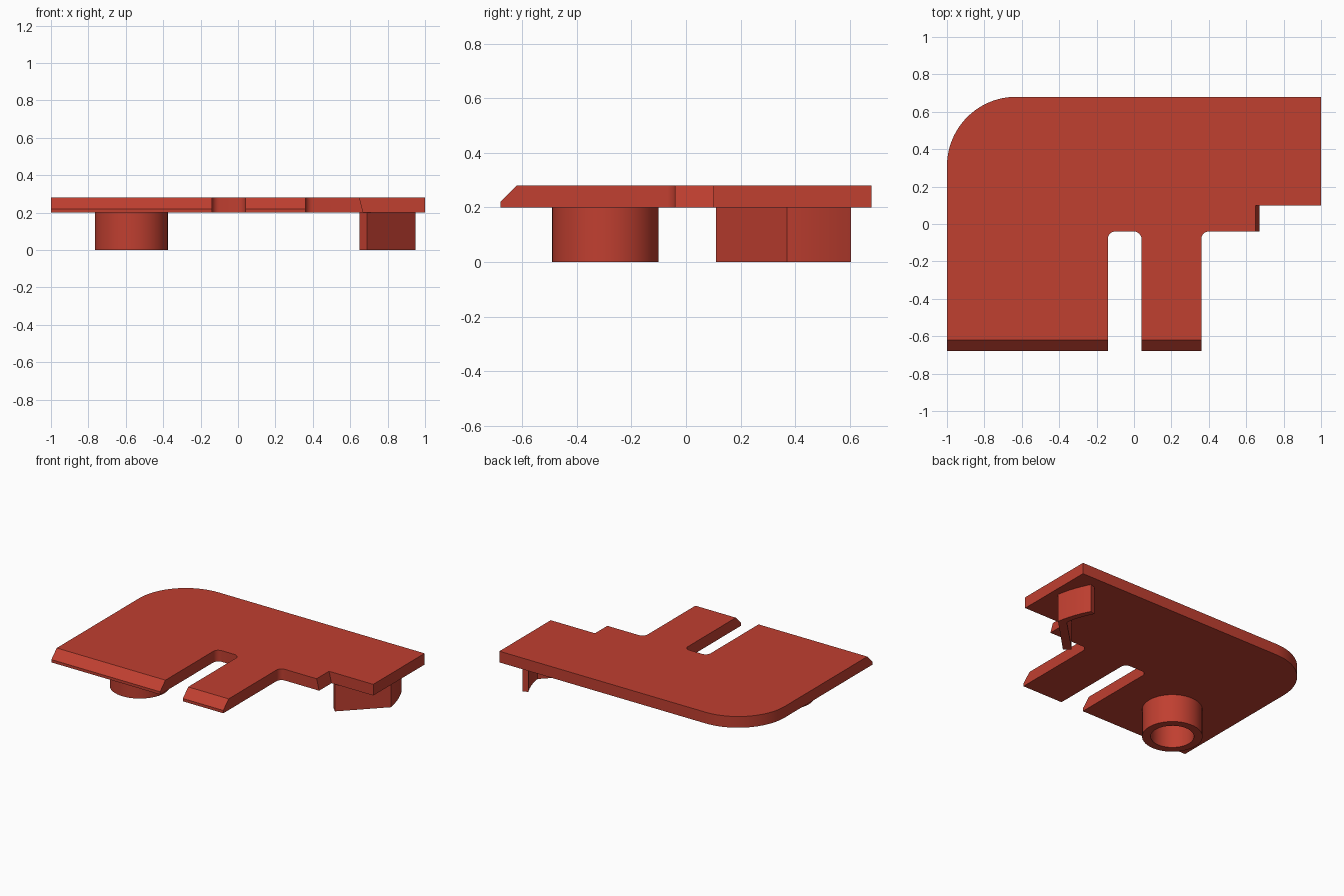
import bpy, bmesh, math

if "Cube" in bpy.data.objects:
    bpy.data.objects.remove(bpy.data.objects["Cube"])

red = bpy.data.materials.new("red plastic")
red.diffuse_color = (0.53, 0.05, 0.03, 1)
red.use_nodes = True
red.node_tree.nodes["Principled BSDF"].inputs["Base Color"].default_value = red.diffuse_color


def arc(cx, cy, r, a0, a1, n):
    """Points on an arc, angles in degrees."""
    return [(cx + r * math.cos(math.radians(a0 + (a1 - a0) * i / n)),
             cy + r * math.sin(math.radians(a0 + (a1 - a0) * i / n))) for i in range(n + 1)]


def loft(name, rings, cap_bottom=True, cap_top=True):
    """Skin a stack of equal-length rings and cap the ends."""
    bm = bmesh.new()
    rows = [[bm.verts.new(p) for p in ring] for ring in rings]
    n = len(rows[0])
    for low, high in zip(rows, rows[1:]):
        for i in range(n):
            j = (i + 1) % n
            bm.faces.new((low[i], low[j], high[j], high[i]))
    if cap_bottom:
        bm.faces.new(rows[0][::-1])
    if cap_top:
        bm.faces.new(rows[-1])
    bmesh.ops.recalc_face_normals(bm, faces=bm.faces)
    mesh = bpy.data.meshes.new(name)
    bm.to_mesh(mesh)
    bm.free()
    mesh.materials.append(red)
    obj = bpy.data.objects.new(name, mesh)
    bpy.context.collection.objects.link(obj)
    bpy.ops.object.select_all(action='DESELECT')
    obj.select_set(True)
    bpy.context.view_layer.objects.active = obj
    bpy.ops.object.shade_smooth_by_angle(angle=math.radians(25))
    return obj


# Cover plate: slotted outline with one large rounded corner
F = 0.04
outline = [(-1, -0.68), (-0.14, -0.68)]
outline += arc(-0.14 + F, -0.04 - F, F, 180, 90, 6)
outline += arc(0.04 - F, -0.04 - F, F, 90, 0, 6)
outline += [(0.04, -0.68), (0.36, -0.68)]
outline += arc(0.36 + F, -0.04 - F, F, 180, 90, 6)
outline += [(0.67, -0.04), (0.67, 0.10), (1, 0.10), (1, 0.68)]
outline += arc(-0.63, 0.31, 0.37, 90, 180, 24)


def plate_ring(z):
    """Outline at height z, with the front chamfer and the sloped step."""
    t = (z - 0.20) / 0.08
    ring = []
    for x, y in outline:
        if abs(x - 0.67) < 1e-4:
            x -= 0.02 * t
        if y < -0.65:
            y += max(0, z - 0.22)
        ring.append((x, y, z))
    return ring


loft("cover_plate", [plate_ring(z) for z in (0.20, 0.22, 0.28)])

# Hollow round boss under the plate
CX, CY = -0.57, -0.295
boss = [[(x, y, z) for x, y in arc(CX, CY, r, 0, 360, 48)[:-1]]
        for r, z in ((0.195, 0.20), (0.195, 0.0), (0.14, 0.0), (0.14, 0.199))]
loft("round_boss", boss, cap_bottom=False)

# Bent clip wall: diagonal flange followed by a gently curved lip
N = 8
outer, inner = [(0.69, 0.11)], [(0.65, 0.15)]
for i in range(N + 1):
    t = i / N
    bulge = 0.011 * 4 * t * (1 - t)
    x, y = 0.95 - 0.08 * t + bulge, 0.37 + 0.235 * t
    outer.append((x, y))
    inner.append((x - 0.053 + 0.015 * t, y + 0.025 * (1 - t) - 0.012 * t))
profile = outer + inner[::-1]
loft("clip_wall", [[(x, y, z) for x, y in profile] for z in (0.0, 0.20)])
